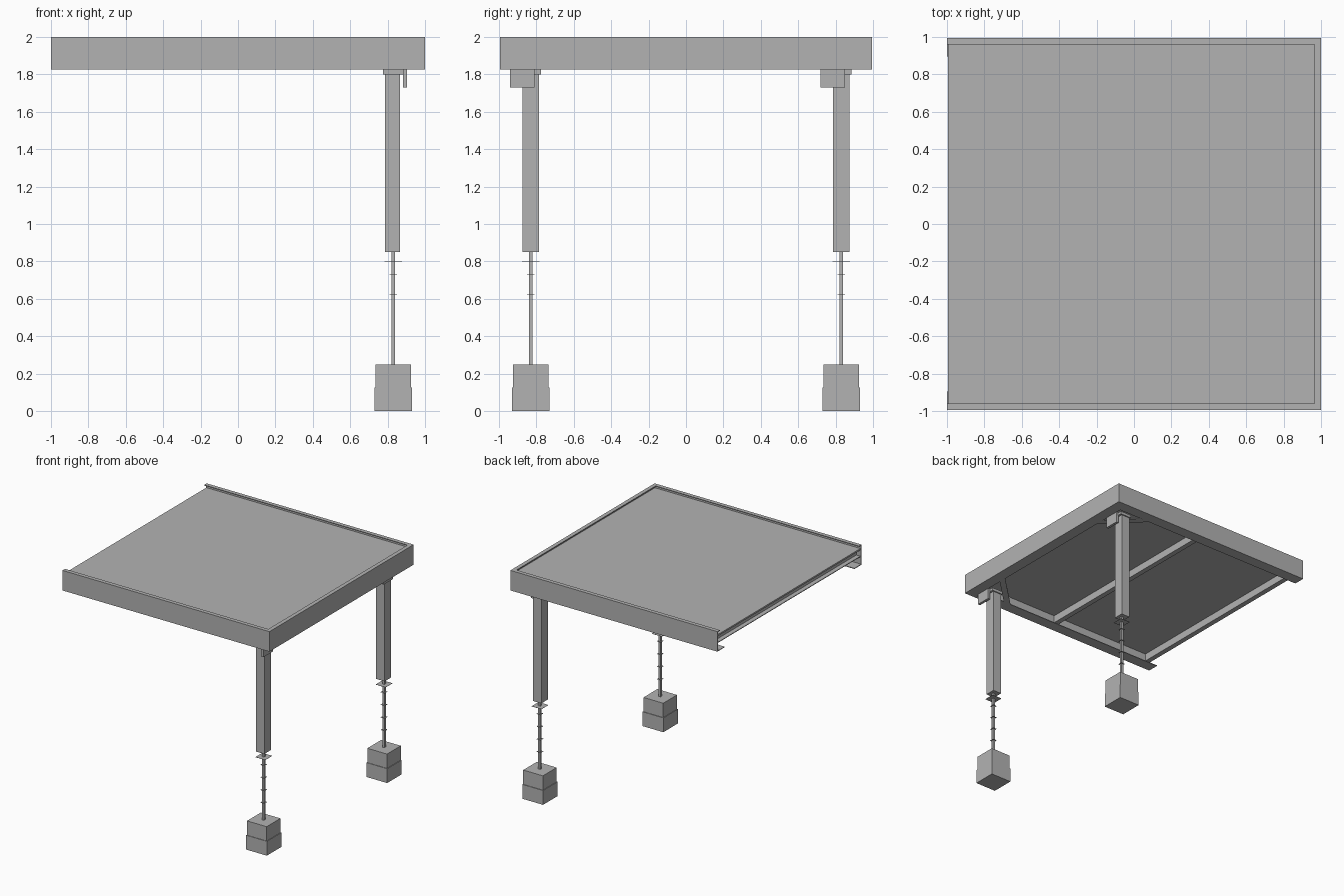
import bpy, bmesh
from mathutils import Vector

cube = bpy.data.objects.get("Cube")
if cube:
    bpy.data.objects.remove(cube, do_unlink=True)

grey = bpy.data.materials.new("plain grey")
grey.use_nodes = True
grey.diffuse_color = (0.45, 0.45, 0.45, 1)
grey.node_tree.nodes["Principled BSDF"].inputs["Base Color"].default_value = grey.diffuse_color


def finish(name, bm):
    bmesh.ops.recalc_face_normals(bm, faces=bm.faces)
    mesh = bpy.data.meshes.new(name)
    bm.to_mesh(mesh)
    bm.free()
    mesh.materials.append(grey)
    ob = bpy.data.objects.new(name, mesh)
    bpy.context.collection.objects.link(ob)
    return ob


def sweep(name, sections):
    """Skin a closed profile through a row of sections and cap both ends."""
    bm = bmesh.new()
    rings = [[bm.verts.new(p) for p in s] for s in sections]
    n = len(rings[0])
    for a, b in zip(rings, rings[1:]):
        for i in range(n):
            j = (i + 1) % n
            bm.faces.new((a[i], a[j], b[j], b[i]))
    bm.faces.new(rings[0])
    bm.faces.new(rings[-1])
    return finish(name, bm)


def box(name, lo, hi):
    rect = [(lo[0], lo[1]), (hi[0], lo[1]), (hi[0], hi[1]), (lo[0], hi[1])]
    return sweep(name, [[(x, y, z) for x, y in rect] for z in (lo[2], hi[2])])


def block(name, x, y, size, z0, z1):
    h = size / 2
    return box(name, (x - h, y - h, z0), (x + h, y + h, z1))


def channel(depth_low, depth_top, z0, z1, t):
    """C profile as (inward offset, height) points."""
    return [(0, z0), (depth_low, z0), (depth_low, z0 + t), (t, z0 + t),
            (t, z1 - t), (depth_top, z1 - t), (depth_top, z1), (0, z1)]


# Three-sided edge beam with mitred corners, open at the -x end
W = 0.995
path = [((-1, -W), (0, 1)), ((1, -W), (-1, 1)), ((1, W), (-1, -1)), ((-1, W), (0, -1))]
profile = channel(0.1, 0.035, 1.825, 2.0, 0.006)
sweep("edge_beam", [[(x + dx * d, y + dy * d, z) for d, z in profile]
                    for (x, y), (dx, dy) in path])

# Sunken roof sheet
box("roof_sheet", (-0.995, -0.985, 1.96), (0.99, 0.985, 1.968))

# Purlins under the sheet
purlin = channel(0.045, 0.045, 1.895, 1.96, 0.006)
for name, x in (("end_purlin", -0.95), ("middle_purlin", 0.04)):
    sweep(name, [[(x - d, y, z) for d, z in purlin] for y in (-0.985, 0.985)])

# Diagonal corner braces between the lower flanges
for name, s in (("front_brace", -1), ("rear_brace", 1)):
    a, b = Vector((0.93, 0.60 * s, 0)), Vector((0.60, 0.92 * s, 0))
    side = (b - a).cross(Vector((0, 0, 1))).normalized() * 0.025
    sweep(name, [[p + side * k + Vector((0, 0, z))
                  for k, z in ((-1, 1.825), (1, 1.825), (1, 1.832), (-1, 1.832))]
                 for p in (a, b)])

# Posts with their brackets, rods and footings
X = 0.83
for side, y in (("front", -0.83), ("rear", 0.83)):
    box(side + "_post", (0.785, y - 0.045, 0.85), (0.867, y + 0.045, 1.825))
    block(side + "_cap_plate", X, y, 0.11, 1.8, 1.825)
    box(side + "_hanger_tab", (0.882, y - 0.11, 1.73), (0.904, y + 0.02, 1.83))
    block(side + "_base_plate", X, y, 0.095, 0.80, 0.802)
    block(side + "_rod", X, y, 0.02, 0.25, 0.85)
    for i in range(4):
        z = 0.40 + 0.11 * i
        block(f"{side}_rod_washer_{i + 1}", X, y, 0.038, z, z + 0.002)
    block(side + "_footing_top", X, y, 0.19, 0.125, 0.25)
    block(side + "_footing_base", X, y, 0.2, 0, 0.125)
